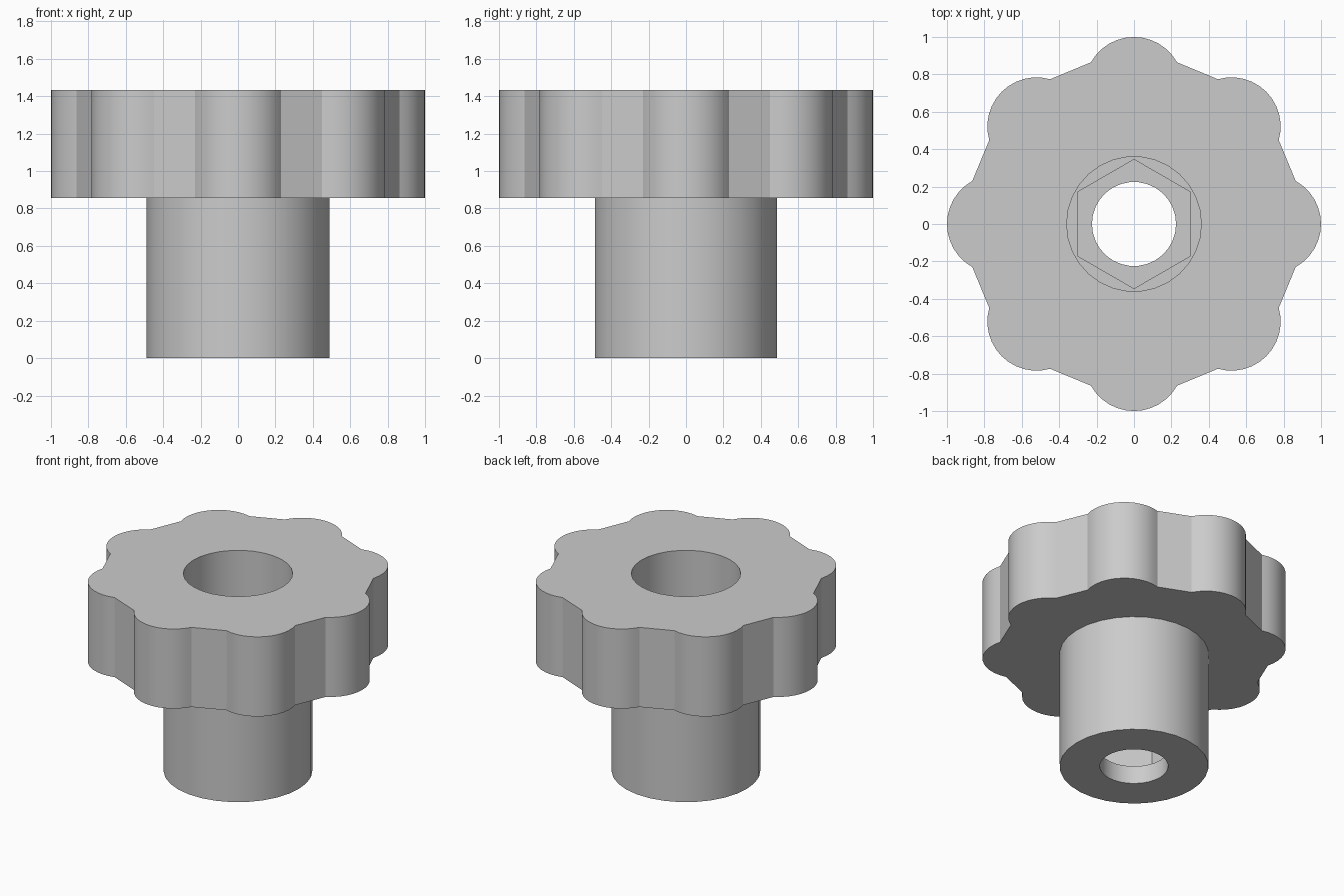
import bpy, bmesh
from math import sin, cos, pi, radians, asin

if "Cube" in bpy.data.objects:
    bpy.data.objects.remove(bpy.data.objects["Cube"])

LOBES = 8
LOBE_CENTRE, LOBE_RADIUS, LOBE_HALF_WIDTH = 0.737, 0.263, 0.23
HEAD_BOTTOM, HEAD_TOP = 0.855, 1.433

grey = bpy.data.materials.new("plain grey")
grey.use_nodes = True
grey.diffuse_color = (0.6, 0.6, 0.6, 1)
grey.node_tree.nodes["Principled BSDF"].inputs["Base Color"].default_value = (0.6, 0.6, 0.6, 1)


def polygon(radius, sides, start=0.0):
    return [(radius * cos(start + 2 * pi * i / sides),
             radius * sin(start + 2 * pi * i / sides)) for i in range(sides)]


def prism(name, outline, z0, z1):
    """Extrude a closed outline from z0 up to z1."""
    bm = bmesh.new()
    base = bm.faces.new([bm.verts.new((x, y, z0)) for x, y in outline])
    top = bmesh.ops.extrude_face_region(bm, geom=[base], use_keep_orig=True)["geom"]
    bmesh.ops.translate(bm, vec=(0, 0, z1 - z0),
                        verts=[v for v in top if isinstance(v, bmesh.types.BMVert)])
    bmesh.ops.recalc_face_normals(bm, faces=bm.faces)
    mesh = bpy.data.meshes.new(name)
    bm.to_mesh(mesh)
    bm.free()
    mesh.materials.append(grey)
    obj = bpy.data.objects.new(name, mesh)
    bpy.context.collection.objects.link(obj)
    return obj


def combine(target, tool, operation):
    """Apply a boolean and discard the tool."""
    mod = target.modifiers.new(operation.lower(), "BOOLEAN")
    mod.operation, mod.object, mod.solver = operation, tool, "EXACT"
    bpy.context.view_layer.objects.active = target
    bpy.ops.object.modifier_apply(modifier=mod.name)
    bpy.data.objects.remove(tool)


# Lobed outline: round finger grips joined by short flats
half_angle = pi - asin(LOBE_HALF_WIDTH / LOBE_RADIUS)
half_angle = pi - half_angle
steps = 12
outline = []
for lobe in range(LOBES):
    a = 2 * pi * lobe / LOBES
    for i in range(steps + 1):
        t = a + half_angle * (2 * i / steps - 1)
        outline.append((LOBE_CENTRE * cos(a) + LOBE_RADIUS * cos(t),
                        LOBE_CENTRE * sin(a) + LOBE_RADIUS * sin(t)))

# Head and stem in one body
knob = prism("knob", outline, HEAD_BOTTOM, HEAD_TOP)
combine(knob, prism("stem", polygon(0.49, 30), 0, 1.2), "UNION")

# Stepped bore: round socket, hexagonal nut pocket, screw hole
combine(knob, prism("socket", polygon(0.36, 30), 0.43, 1.6), "DIFFERENCE")
combine(knob, prism("nut_pocket", polygon(0.345, 6, pi / 2), 0.13, 0.6), "DIFFERENCE")
combine(knob, prism("screw_hole", polygon(0.225, 30), -0.2, 0.3), "DIFFERENCE")

bpy.ops.object.select_all(action="DESELECT")
knob.select_set(True)
bpy.context.view_layer.objects.active = knob
bpy.ops.object.shade_smooth_by_angle(angle=radians(25))
